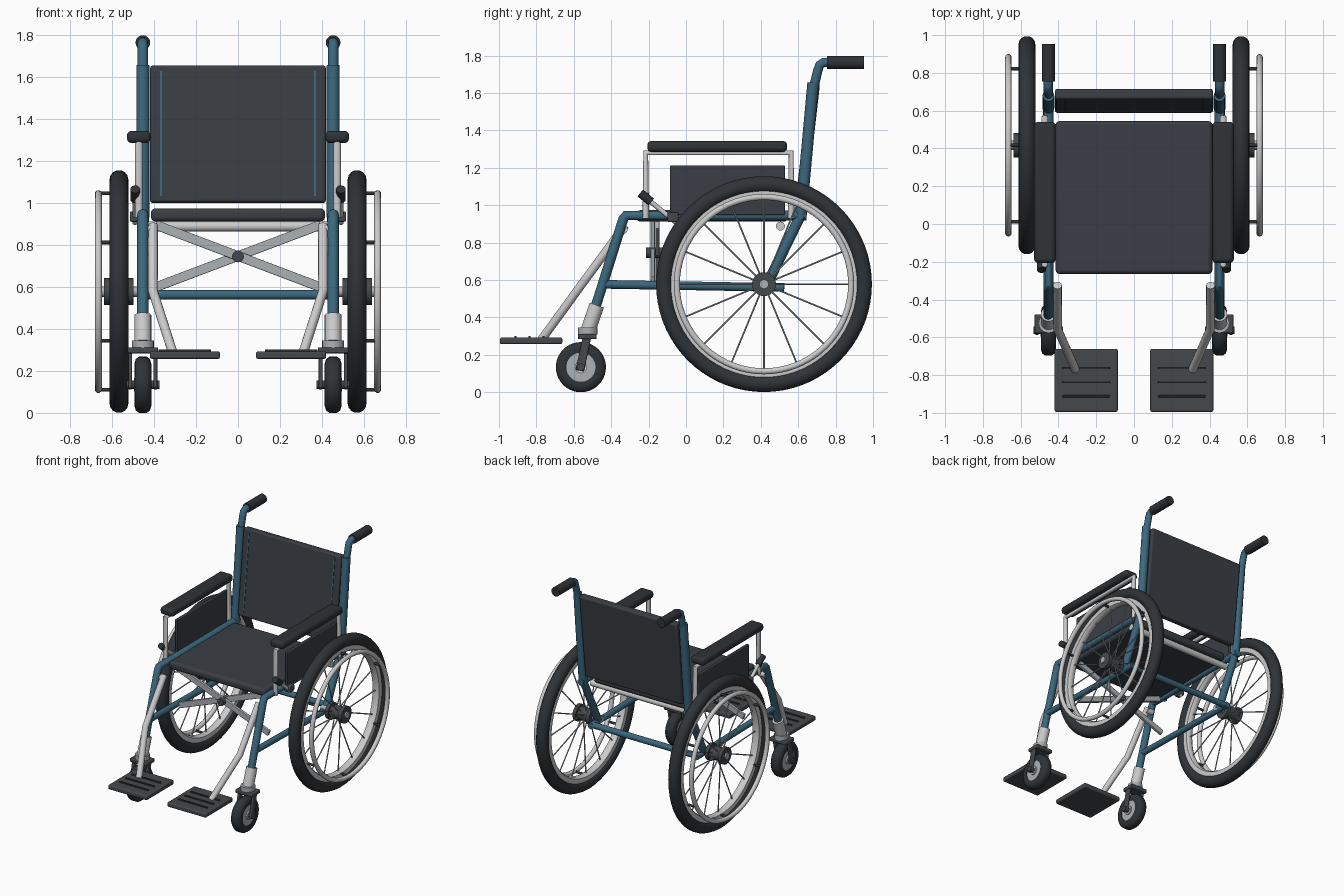
import bpy, bmesh, math
from mathutils import Vector, Matrix

if "Cube" in bpy.data.objects:
    bpy.data.objects.remove(bpy.data.objects["Cube"])


def material(name, rgb):
    m = bpy.data.materials.new(name)
    m.diffuse_color = (*rgb, 1)
    m.use_nodes = True
    m.node_tree.nodes["Principled BSDF"].inputs["Base Color"].default_value = m.diffuse_color
    return m


BLUE = material("blue_paint", (0.045, 0.135, 0.205))
DARK = material("dark_rubber", (0.028, 0.033, 0.038))
CLOTH = material("dark_fabric", (0.042, 0.048, 0.058))
PLATE = material("dark_plastic", (0.06, 0.065, 0.07))
SILVER = material("bright_metal", (0.6, 0.62, 0.62))
STEEL = material("steel", (0.4, 0.44, 0.46))


def finish(ob, mat, mirror, bevel=0):
    """Material, mirror across x, optional rounded edges, smooth shading."""
    ob.data.materials.clear()
    ob.data.materials.append(mat)
    bpy.ops.object.select_all(action='DESELECT')
    ob.select_set(True)
    bpy.context.view_layer.objects.active = ob
    bpy.ops.object.shade_smooth_by_angle(angle=math.radians(40))
    if bevel:
        b = ob.modifiers.new("round", 'BEVEL')
        b.width, b.segments = bevel, 3
    if mirror:
        m = ob.modifiers.new("mirror", 'MIRROR')
        m.use_mirror_merge = False
    return ob


def from_bm(name, bm, mat, mirror=True, bevel=0):
    bmesh.ops.recalc_face_normals(bm, faces=bm.faces)
    me = bpy.data.meshes.new(name)
    bm.to_mesh(me)
    bm.free()
    ob = bpy.data.objects.new(name, me)
    bpy.context.collection.objects.link(ob)
    return finish(ob, mat, mirror, bevel)


def rods(name, pairs, r, mat, mirror=True, seg=20):
    """Straight cylinders between pairs of points, one object."""
    bm = bmesh.new()
    for p, q in pairs:
        p, q = Vector(p), Vector(q)
        rot = (q - p).to_track_quat('Z', 'Y').to_matrix().to_4x4()
        bmesh.ops.create_cone(bm, cap_ends=True, segments=seg, radius1=r, radius2=r,
                              depth=(q - p).length, matrix=Matrix.Translation((p + q) / 2) @ rot)
    return from_bm(name, bm, mat, mirror)


def tube(name, pts, r, mat, mirror=True):
    """Bent tube along a polyline."""
    cu = bpy.data.curves.new(name, 'CURVE')
    cu.dimensions = '3D'
    cu.bevel_depth, cu.bevel_resolution, cu.use_fill_caps = r, 4, True
    sp = cu.splines.new('POLY')
    sp.points.add(len(pts) - 1)
    for s, p in zip(sp.points, pts):
        s.co = (*p, 1)
    ob = bpy.data.objects.new(name, cu)
    bpy.context.collection.objects.link(ob)
    bpy.ops.object.select_all(action='DESELECT')
    ob.select_set(True)
    bpy.context.view_layer.objects.active = ob
    bpy.ops.object.convert(target='MESH')
    return finish(bpy.context.object, mat, mirror)


def boxes(name, items, mat, mirror=True, bevel=0.0, rot=None):
    """Boxes given as (centre, size)."""
    bm = bmesh.new()
    for c, s in items:
        bmesh.ops.create_cube(bm, size=1, matrix=Matrix.Translation(c) @ (rot or Matrix()) @ Matrix.Diagonal((*s, 1)))
    return from_bm(name, bm, mat, mirror, bevel)


def lathe(name, profile, centre, mat, n=64):
    """Closed (x, radius) profile turned around an axle along x."""
    bm = bmesh.new()
    rings = []
    for i in range(n):
        a = 2 * math.pi * i / n
        rings.append([bm.verts.new((centre[0] + x, centre[1] + r * math.cos(a), centre[2] + r * math.sin(a)))
                      for x, r in profile])
    k = len(profile)
    for i in range(n):
        A, B = rings[i], rings[(i + 1) % n]
        for j in range(k):
            bm.faces.new((A[j], A[(j + 1) % k], B[(j + 1) % k], B[j]))
    return from_bm(name, bm, mat)


def circle(major, minor, n=14):
    return [(minor * math.cos(2 * math.pi * i / n), major + minor * math.sin(2 * math.pi * i / n)) for i in range(n)]


# Rear wheels
WX, WY, WZ = 0.567, 0.417, 0.578


def polar(x, r, deg):
    a = math.radians(deg)
    return (x, WY + r * math.cos(a), WZ + r * math.sin(a))


lathe("rear_tyre", circle(0.533, 0.045), (WX, WY, WZ), DARK, 72)
lathe("rear_rim", [(-0.028, 0.5), (-0.028, 0.463), (-0.012, 0.452), (0.012, 0.452), (0.028, 0.463), (0.028, 0.5)],
      (WX, WY, WZ), SILVER, 72)
lathe("hand_rim", circle(0.466, 0.017, 10), (0.665, WY, WZ), SILVER, 72)
rods("hand_rim_standoffs", [(polar(0.585, 0.468, d), polar(0.662, 0.468, d)) for d in range(30, 390, 60)],
     0.009, DARK, seg=10)
rods("spokes", [(polar(WX + 0.02 * (-1) ** i, 0.05, i * 22.5), polar(WX, 0.458, i * 22.5)) for i in range(16)],
     0.0045, STEEL, seg=8)
rods("hub", [((0.497, WY, WZ), (0.525, WY, WZ)), ((0.61, WY, WZ), (0.638, WY, WZ))], 0.064, PLATE, seg=28)
rods("hub_barrel", [((0.52, WY, WZ), (0.615, WY, WZ))], 0.05, PLATE, seg=28)
rods("axle", [((0.43, WY, WZ), (0.65, WY, WZ))], 0.025, STEEL)

# Main frame
FX = 0.453
tube("push_handle_tube", [(FX, 0.68, 1.62), (FX, 0.705, 1.72), (FX, 0.715, 1.75), (FX, 0.735, 1.763), (FX, 0.80, 1.763)],
     0.025, BLUE)
rods("handle_grip", [((FX, 0.755, 1.763), (FX, 0.952, 1.763))], 0.035, DARK)
rods("back_post", [((FX, 0.613, 0.93), (FX, 0.68, 1.655))], 0.031, BLUE)
rods("rear_leg", [((FX, 0.615, 0.95), (FX, 0.43, 0.57))], 0.028, BLUE)
tube("seat_rail_and_front_leg", [(FX, 0.645, 0.945), (FX, -0.32, 0.945), (FX, -0.336, 0.925), (FX, -0.495, 0.42)],
     0.027, BLUE)
rods("lower_rail", [((FX, -0.44, 0.577), (FX, 0.525, 0.56))], 0.023, BLUE)
rods("rear_cross_tube", [((-FX, 0.505, 0.562), (FX, 0.505, 0.562))], 0.023, BLUE, False)
rods("seat_cross_tube", [((-FX, 0.505, 0.888), (FX, 0.505, 0.888))], 0.024, SILVER, False)

# Folding cross brace
ang = math.atan2(0.295, 0.78)
for nm, sgn, y in (("brace_bar_a", 1, -0.178), ("brace_bar_b", -1, -0.153)):
    boxes(nm, [((0, y, 0.747), (0.84, 0.022, 0.045))], STEEL, False, 0.004, Matrix.Rotation(sgn * ang, 4, 'Y'))
rods("brace_pivot", [((0, -0.215, 0.745), (0, -0.125, 0.745))], 0.028, PLATE, False)

# Seat and backrest
boxes("seat", [((0, 0.14, 0.943), (0.83, 0.81, 0.062))], CLOTH, False, 0.022)
lean = Matrix.Rotation(-math.atan2(0.075, 0.655), 4, 'X')
boxes("backrest", [((0, 0.652, 1.327), (0.836, 0.055, 0.655))], CLOTH, False, 0.012, lean)
boxes("backrest_seam", [((0.367, 0.625, 1.33), (0.008, 0.008, 0.6))], BLUE, True, 0, lean)

# Armrests
AX = 0.472
boxes("armrest_pad", [((AX, 0.167, 1.314), (0.114, 0.748, 0.058))], DARK, True, 0.022)
tube("armrest_frame", [(AX, -0.215, 0.93), (AX, -0.215, 1.28), (AX, 0.562, 1.28), (AX, 0.562, 0.93)], 0.018, SILVER)
boxes("side_panel", [((AX, 0.222, 1.08), (0.02, 0.615, 0.265))], CLOTH, True, 0.006)

# Brakes
rods("brake_lever", [((0.49, -0.19, 1.02), (0.49, -0.05, 0.905))], 0.013, SILVER, seg=12)
rods("brake_grip", [((0.49, -0.245, 1.065), (0.49, -0.185, 1.017))], 0.023, DARK)
boxes("brake_clamp", [((0.49, -0.07, 0.935), (0.05, 0.06, 0.05))], PLATE, True, 0.008)

# Casters
CY, CZ = -0.562, 0.134
rods("caster_sleeve", [((FX, -0.477, 0.465), (FX, -0.522, 0.335))], 0.04, SILVER)
rods("caster_bearing", [((FX, -0.525, 0.31), (FX, -0.525, 0.345))], 0.052, STEEL)
boxes("fork_crown", [((FX, -0.528, 0.298), (0.146, 0.1, 0.028))], PLATE, True, 0.006)
boxes("fork_blade", [((FX + s * 0.06, -0.548, 0.208), (0.018, 0.045, 0.19)) for s in (-1, 1)], PLATE, True, 0.006,
      Matrix.Rotation(math.radians(-12), 4, 'X'))
rods("caster_axle", [((FX - 0.078, CY, CZ), (FX + 0.078, CY, CZ))], 0.02, PLATE)
lathe("caster_tyre", [(-0.036, 0.078), (-0.04, 0.1), (-0.034, 0.122), (-0.018, 0.134), (0.018, 0.134),
                      (0.034, 0.122), (0.04, 0.1), (0.036, 0.078)], (FX, CY, CZ), DARK, 40)
rods("caster_rim", [((FX - 0.032, CY, CZ), (FX + 0.032, CY, CZ))], 0.08, STEEL, seg=40)
rods("caster_hub", [((FX - 0.042, CY, CZ), (FX + 0.042, CY, CZ))], 0.033, SILVER)

# Footrests
tube("footrest_hanger", [(0.405, -0.325, 0.893), (0.405, -0.555, 0.58), (0.31, -0.77, 0.285)], 0.023, SILVER)
rods("hanger_bracket", [((0.395, -0.335, 0.872), (FX, -0.335, 0.872))], 0.024, SILVER)
boxes("footplate", [((0.253, -0.828, 0.275), (0.334, 0.334, 0.036))], PLATE, True, 0.01)
boxes("footplate_ridges", [((0.253, y, 0.295), (0.25, 0.012, 0.014)) for y in (-0.762, -0.837, -0.912)], DARK, True, 0.003)
